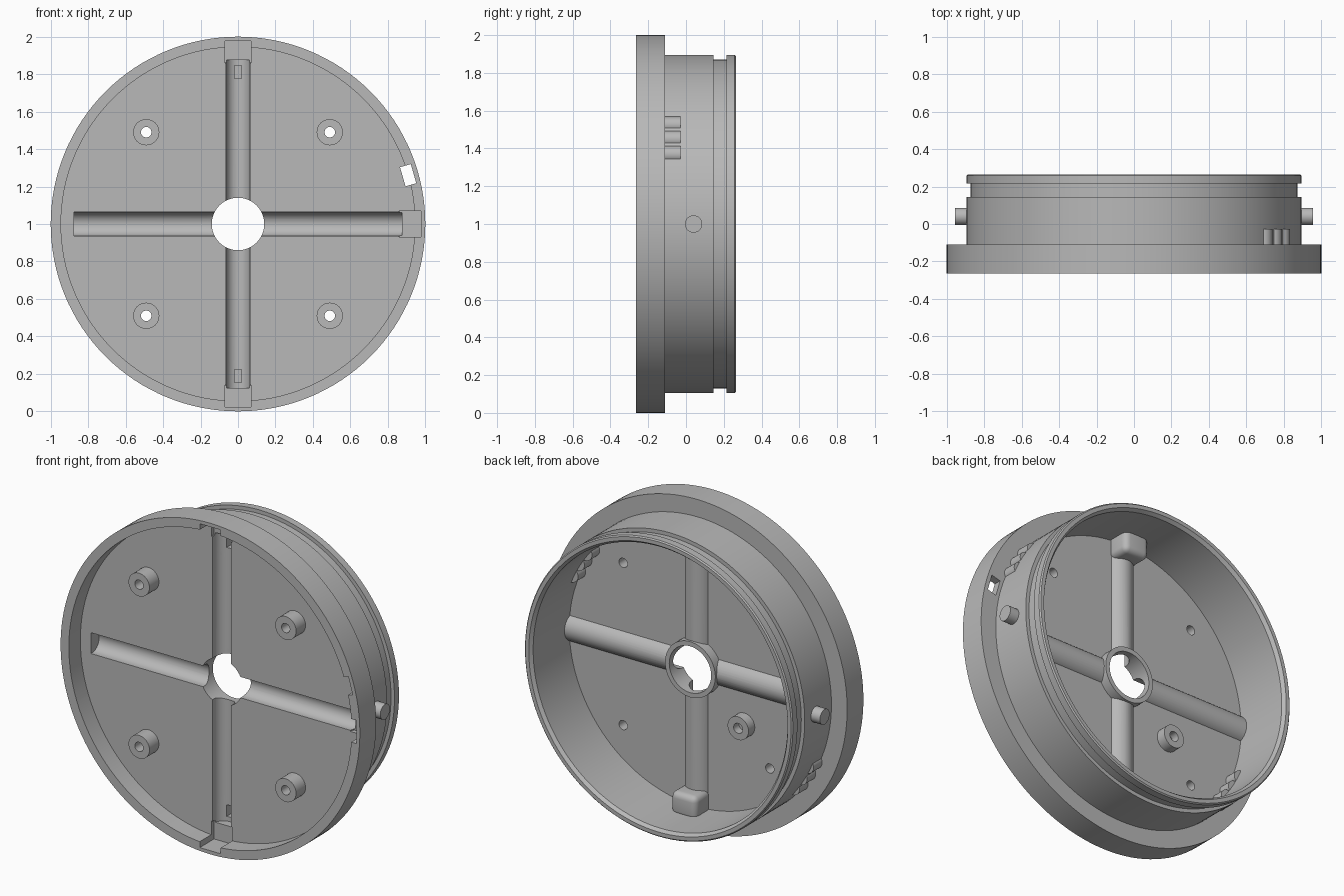
import bpy, bmesh, math
from mathutils import Matrix, Vector

if "Cube" in bpy.data.objects:
    bpy.data.objects.remove(bpy.data.objects["Cube"], do_unlink=True)

grey = bpy.data.materials.new("plain grey")
grey.use_nodes = True
grey.diffuse_color = (0.48, 0.48, 0.48, 1)
grey.node_tree.nodes["Principled BSDF"].inputs["Base Color"].default_value = grey.diffuse_color

LIFT = Matrix.Translation((0, 0, 1))     # parts are laid out around the disc axis
FLOOR, BACK, GROOVE = -0.155, -0.1, -0.14


def finish(name, bm, turn=0):
    """Turn a bmesh about the disc axis, lift it and make an object of it."""
    bm.transform(LIFT @ Matrix.Rotation(-turn, 4, 'Y'))
    bmesh.ops.recalc_face_normals(bm, faces=bm.faces)
    me = bpy.data.meshes.new(name)
    bm.to_mesh(me)
    bm.free()
    me.materials.append(grey)
    ob = bpy.data.objects.new(name, me)
    bpy.context.scene.collection.objects.link(ob)
    return ob


def lathe(name, profile, steps=128):
    """Spin a closed (radius, y) profile into a ring."""
    bm = bmesh.new()
    rings = []
    for i in range(steps):
        a = math.tau * i / steps
        rings.append([bm.verts.new((r * math.cos(a), y, r * math.sin(a))) for r, y in profile])
    n = len(profile)
    for i in range(steps):
        p, q = rings[i], rings[(i + 1) % steps]
        for j in range(n):
            k = (j + 1) % n
            bm.faces.new((p[j], p[k], q[k], q[j]))
    return finish(name, bm)


def rod(name, x, z, radius, y0, y1, steps=32):
    """Cylinder along the disc axis."""
    bm = bmesh.new()
    m = Matrix.Translation((x, (y0 + y1) / 2, z)) @ Matrix.Rotation(math.pi / 2, 4, 'X')
    bmesh.ops.create_cone(bm, cap_ends=True, segments=steps, radius1=radius,
                          radius2=radius, depth=y1 - y0, matrix=m)
    return finish(name, bm)


def box(name, lo, hi, turn=0, bevel=0):
    bm = bmesh.new()
    lo, hi = Vector(lo), Vector(hi)
    m = Matrix.Translation((lo + hi) / 2) @ Matrix.Diagonal((*(hi - lo), 1))
    bmesh.ops.create_cube(bm, size=1, matrix=m)
    if bevel:
        bmesh.ops.bevel(bm, geom=bm.edges[:], offset=bevel, segments=5,
                        profile=0.5, affect='EDGES')
    return finish(name, bm, turn)


def half_round(name, radius, length, front, turn=0):
    """Bar along x, rounded to the back and straight-sided to the front."""
    bm = bmesh.new()
    arc = [math.pi * i / 20 for i in range(21)]
    pts = [(GROOVE + radius * math.sin(a), radius * math.cos(a)) for a in arc]
    if front < GROOVE:
        pts += [(front, -radius), (front, radius)]
    face = bm.faces.new([bm.verts.new((-length, y, z)) for y, z in pts])
    new = bmesh.ops.extrude_face_region(bm, geom=[face])["geom"]
    bmesh.ops.translate(bm, vec=(2 * length, 0, 0),
                        verts=[v for v in new if isinstance(v, bmesh.types.BMVert)])
    return finish(name, bm, turn)


QUARTER = math.pi / 2
corners = [(x, z) for x in (-0.49, 0.49) for z in (-0.49, 0.49)]

# Parts that get cut: casing, hub, ridges, bosses, inner blocks
casing = lathe("casing", [
    (0.14, FLOOR), (0.945, FLOOR), (0.945, -0.265), (1, -0.265), (1, -0.11),
    (0.895, -0.11), (0.895, 0.145), (0.872, 0.145), (0.872, 0.215), (0.895, 0.215),
    (0.895, 0.258), (0.888, 0.265), (0.865, 0.265), (0.85, 0.245), (0.85, BACK), (0.14, BACK)])
hub = lathe("hub_ring", [(0.14, -0.15), (0.168, -0.15), (0.168, -0.04), (0.14, -0.04)], 64)
ridges = [half_round(n, 0.087, 0.865, GROOVE, t)
          for n, t in (("ridge_across", 0), ("ridge_upright", QUARTER))]
bosses = [rod("screw_boss", x, z, 0.07, -0.245, -0.13) for x, z in corners]
post = rod("inner_post", -0.32, -0.27, 0.07, -0.12, -0.04)
blocks = [box("inner_block", (0.73, -0.12, -0.085), (0.875, 0.03, 0.085), t, 0.035)
          for t in (QUARTER, -QUARTER)]

# Cutters
troughs = [half_round("trough_cutter", 0.063, 0.875, -0.3, t) for t in (0, QUARTER)]
notches = [box("notch_cutter", (0.86, -0.3, -0.07), (0.978, -0.128, 0.07), i * QUARTER)
           for i in range(4)]
latches = [box("latch_cutter", (0.915, -0.3, -0.053), (0.975, -0.05, 0.053),
               math.radians(16) + t) for t in (0, math.pi)]
slots = [box("slot_cutter", (0.777, -0.2, -0.02), (0.847, -0.01, 0.02), t)
         for t in (QUARTER, -QUARTER)]
screw_holes = [rod("screw_cutter", x, z, 0.028, -0.3, 0) for x, z in corners]
post_hole = rod("post_cutter", -0.32, -0.27, 0.03, -0.09, 0)
centre_hole = rod("centre_cutter", 0, 0, 0.141, -0.3, 0.1, 64)
cutters = troughs + notches + latches + slots + screw_holes + [post_hole, centre_hole]


def cut(target, tools):
    for tool in tools:
        mod = target.modifiers.new("cut", 'BOOLEAN')
        mod.operation, mod.solver, mod.object = 'DIFFERENCE', 'EXACT', tool
    bpy.context.view_layer.update()
    done = target.evaluated_get(bpy.context.evaluated_depsgraph_get())
    me = bpy.data.meshes.new_from_object(done)
    target.modifiers.clear()
    target.data = me


cut(casing, troughs + notches + latches + slots + screw_holes)
cut(hub, troughs)
for ridge in ridges:
    cut(ridge, troughs + slots + [centre_hole])
for block in blocks:
    cut(block, troughs + slots)
for boss, hole in zip(bosses, screw_holes):
    cut(boss, [hole])
cut(post, [post_hole])
for tool in cutters:
    bpy.data.objects.remove(tool, do_unlink=True)

# Side pegs and grip bumps, repeated half a turn apart
pegs, bumps = [], []
for side in (1, -1):
    bm = bmesh.new()
    m = Matrix.Translation((side * 0.915, 0.04, 0)) @ Matrix.Rotation(QUARTER, 4, 'Y')
    bmesh.ops.create_cone(bm, cap_ends=True, segments=32, radius1=0.046,
                          radius2=0.046, depth=0.08, matrix=m)
    pegs.append(finish("side_peg", bm))
    for deg in (25, 31, 37):
        a = math.radians(deg)
        bumps.append(rod("grip_bump", side * 0.868 * math.cos(a), side * 0.868 * math.sin(a),
                         0.046, -0.12, -0.028))

# Smooth shading with sharp edges kept
bpy.ops.object.select_all(action='DESELECT')
parts = [casing, hub, post] + ridges + bosses + blocks + pegs + bumps
for ob in parts:
    ob.select_set(True)
bpy.context.view_layer.objects.active = casing
bpy.ops.object.shade_smooth_by_angle(angle=math.radians(30))
